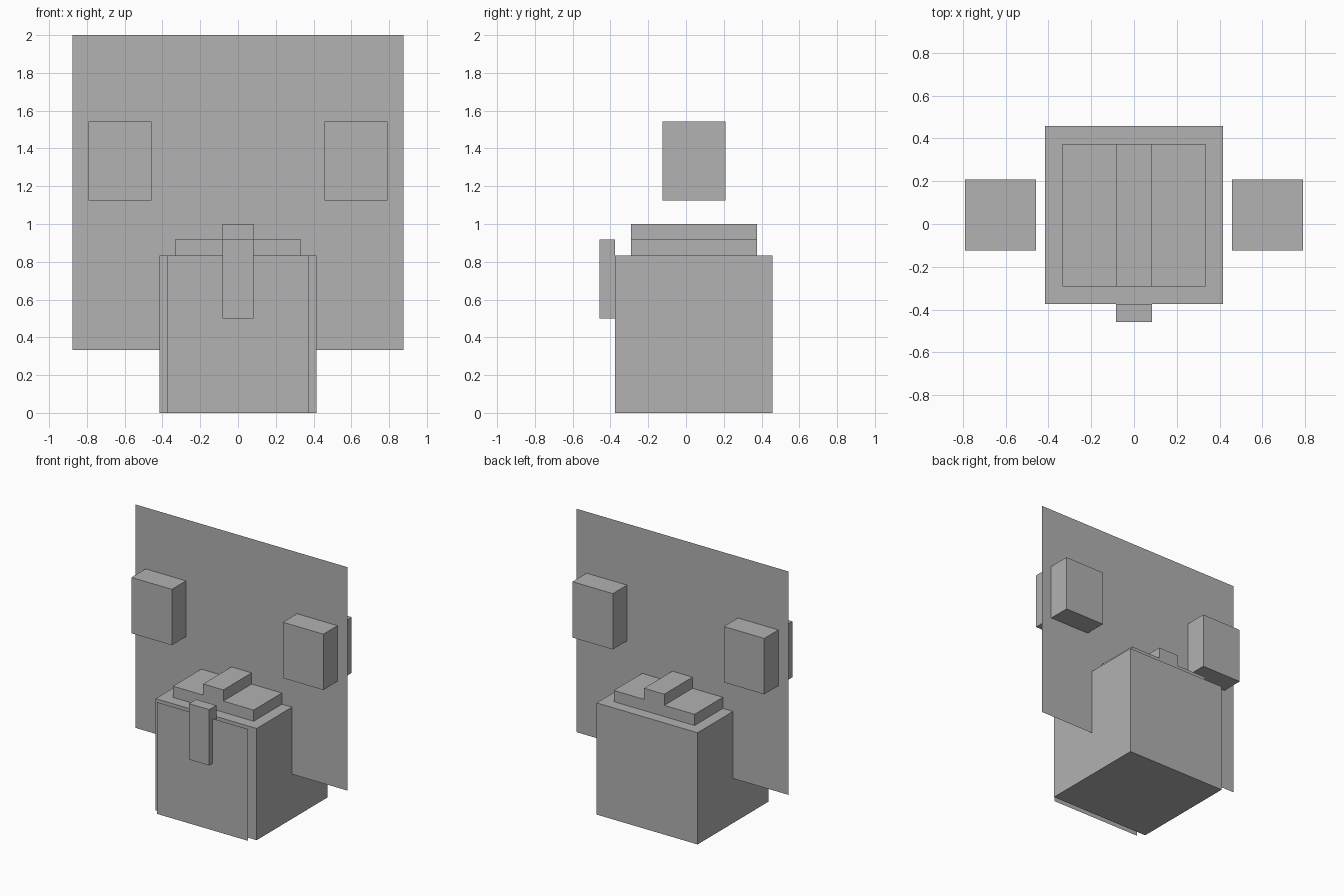
import bpy
import bmesh

if "Cube" in bpy.data.objects:
    bpy.data.objects.remove(bpy.data.objects["Cube"])

U = 1 / 24  # modelling unit: everything sits on this grid

grey = bpy.data.materials.new("plain_grey")
grey.diffuse_color = (0.445, 0.445, 0.445, 1)
grey.use_nodes = True
grey.node_tree.nodes["Principled BSDF"].inputs["Base Color"].default_value = grey.diffuse_color


def finish(name, bm):
    mesh = bpy.data.meshes.new(name)
    bm.to_mesh(mesh)
    bm.free()
    mesh.materials.append(grey)
    obj = bpy.data.objects.new(name, mesh)
    bpy.context.collection.objects.link(obj)
    return obj


def box(name, x, y, z):
    """Block spanning the given (low, high) ranges in grid units."""
    bm = bmesh.new()
    bmesh.ops.create_cube(bm, size=1)
    for v in bm.verts:
        v.co = [U * (lo + (c + 0.5) * (hi - lo))
                for c, (lo, hi) in zip(v.co, (x, y, z))]
    return finish(name, bm)


def sheet(name, x, y, z):
    """Upright flat sheet facing the front."""
    bm = bmesh.new()
    corners = [(x[0], z[0]), (x[1], z[0]), (x[1], z[1]), (x[0], z[1])]
    bm.faces.new([bm.verts.new((a * U, y * U, b * U)) for a, b in corners])
    return finish(name, bm)


# Main block with the thin panel in front of it
box("body", (-10, 10), (-9, 11), (0, 20))
sheet("front_panel", (-9, 9), -10, (0, 20))

# Stepped top and front bar
box("top_step", (-8, 8), (-7, 9), (20, 22))
box("top_ridge", (-2, 2), (-7, 9), (22, 24))
box("front_bar", (-2, 2), (-11, -9), (12, 22))

# Large upright sheet through the middle
sheet("back_sheet", (-21, 21), 1, (8, 48))

# Floating side blocks
for side, x in (("left", (-19, -11)), ("right", (11, 19))):
    box(side + "_block", x, (-3, 5), (27, 37))
